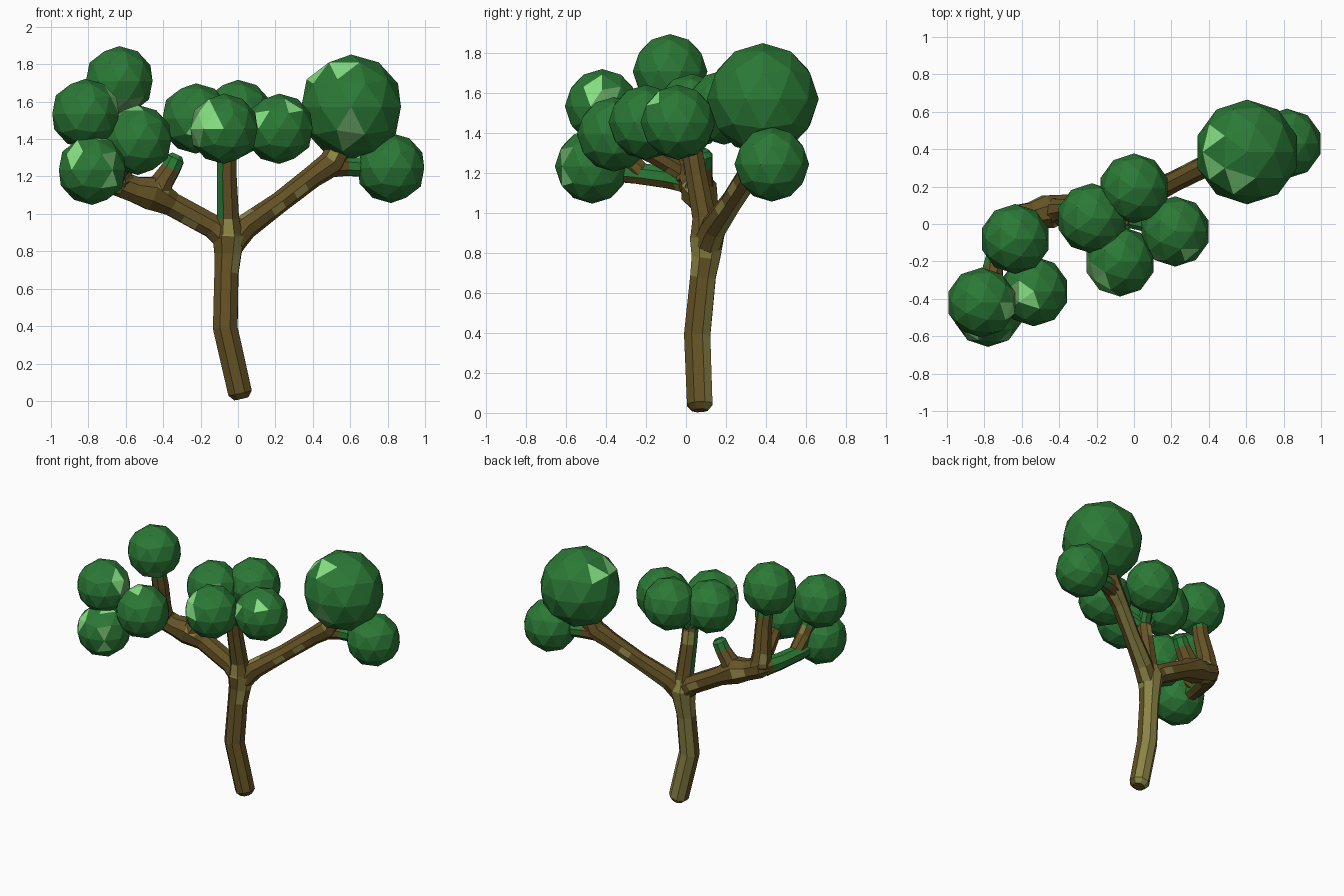
import bpy, bmesh, math, random
from mathutils import Vector

if "Cube" in bpy.data.objects:
    bpy.data.objects.remove(bpy.data.objects["Cube"])

random.seed(7)


def mat(name, rgb):
    m = bpy.data.materials.new(name)
    m.diffuse_color = (*rgb, 1)
    m.use_nodes = True
    m.node_tree.nodes["Principled BSDF"].inputs["Base Color"].default_value = m.diffuse_color
    return m


BARK, OLIVE, LEAF, DULL, LIGHT = range(5)
MATS = [mat("brown bark", (0.13, 0.085, 0.019)),
        mat("olive bark", (0.26, 0.23, 0.06)),
        mat("leaf green", (0.024, 0.19, 0.036)),
        mat("dull leaf green", (0.13, 0.36, 0.12)),
        mat("light leaf green", (0.24, 0.75, 0.23))]


def finish(bm, name):
    me = bpy.data.meshes.new(name)
    bm.to_mesh(me)
    bm.free()
    for m in MATS:
        me.materials.append(m)
    ob = bpy.data.objects.new(name, me)
    bpy.context.collection.objects.link(ob)
    return ob


def limb(name, path, rule, sides=8):
    """Faceted tube along (x, y, z, radius) points with chamfered ends."""
    # split long spans so bark patches stay small
    fine = [Vector(path[0])]
    for a, b in zip(path, path[1:]):
        a, b = Vector(a), Vector(b)
        n = max(1, round((b - a).length / 0.085))
        fine += [a.lerp(b, i / n) for i in range(1, n + 1)]
    pts = [p.xyz for p in fine]
    rad = [p.w for p in fine]
    # chamfer rings just inside both ends
    for i, j in ((0, 1), (-1, -2)):
        d = (pts[j] - pts[i]).normalized()
        ring, r = pts[i] + d * rad[i] * 0.45, rad[i]
        at = 1 if i == 0 else len(pts) - 1
        pts.insert(at, ring)
        rad.insert(at, r)
        rad[i] = r * 0.6
    bm = bmesh.new()
    rings = []
    u = None
    for k, p in enumerate(pts):
        t = (pts[min(k + 1, len(pts) - 1)] - pts[max(k - 1, 0)]).normalized()
        if u is None:
            u = Vector((1, 0, 0)) if abs(t.x) < 0.8 else Vector((0, 1, 0))
        u = (u - t * u.dot(t)).normalized()
        v = t.cross(u)
        rings.append([bm.verts.new(p + rad[k] * (
            u * math.cos(2 * math.pi * (s + .5) / sides) +
            v * math.sin(2 * math.pi * (s + .5) / sides))) for s in range(sides)])
    for a, b in zip(rings, rings[1:]):
        for s in range(sides):
            n = (s + 1) % sides
            bm.faces.new((a[s], a[n], b[n], b[s]))
    bm.faces.new(rings[0])
    bm.faces.new(rings[-1])
    bmesh.ops.recalc_face_normals(bm, faces=bm.faces)
    bm.normal_update()
    for f in bm.faces:
        f.material_index = rule(f.calc_center_median(), f.normal)
    return finish(bm, name)


def clump(name, center, r, patches):
    """Low-poly leaf ball; patches are (direction, colour, facet count)."""
    bm = bmesh.new()
    bmesh.ops.create_icosphere(bm, subdivisions=2, radius=r)
    bm.normal_update()
    for f in bm.faces:
        f.material_index = LEAF
    for d, c, count in patches:
        d = Vector(d).normalized()
        for f in sorted(bm.faces, key=lambda f: -f.normal.dot(d))[:count]:
            f.material_index = c
    bmesh.ops.translate(bm, verts=bm.verts, vec=center)
    return finish(bm, name)


# bark colour rules
def trunk_rule(c, n):
    if c.z > 0.64:
        return OLIVE if random.random() < 0.35 or n.y > 0.6 else BARK
    return OLIVE if n.y > 0.4 else BARK


def bark(chance=0.12, leafy=None, olive=None):
    def rule(c, n):
        if leafy and leafy(c, n):
            return LEAF
        if olive and olive(c, n):
            return OLIVE
        return OLIVE if random.random() < chance else BARK
    return rule


# trunk
limb("trunk", [(0.018, 0.07, 0.012, 0.069), (-0.068, 0.056, 0.39, 0.071),
               (-0.062, 0.085, 0.68, 0.069), (-0.055, 0.10, 0.78, 0.077),
               (-0.05, 0.105, 0.88, 0.092), (-0.05, 0.10, 0.98, 0.06)], trunk_rule)

# main branches from the fork
limb("right_branch", [(-0.05, 0.10, 0.83, 0.075), (0.04, 0.14, 0.93, 0.068),
                      (0.22, 0.23, 1.06, 0.057), (0.40, 0.32, 1.20, 0.06),
                      (0.50, 0.36, 1.27, 0.072), (0.58, 0.38, 1.42, 0.06)],
     bark(0.08, olive=lambda c, n: n.y > 0.3 and n.z < -0.4))
limb("right_twig", [(0.47, 0.35, 1.25, 0.06), (0.58, 0.39, 1.255, 0.056),
                    (0.80, 0.43, 1.24, 0.05)],
     bark(0.05, lambda c, n: c.x > 0.58))
limb("middle_branch", [(-0.05, 0.10, 0.86, 0.08), (-0.053, 0.09, 0.98, 0.063),
                       (-0.06, 0.05, 1.20, 0.057), (-0.06, 0.02, 1.38, 0.055)],
     bark(0.06, lambda c, n: c.z > 0.98 and n.x < -0.6 and n.y < 0.5))
for i, tip in enumerate([(-0.20, 0.03, 1.47), (0.0, 0.17, 1.50),
                         (0.18, -0.03, 1.43), (-0.08, -0.16, 1.43)]):
    limb(f"middle_twig_{i + 1}", [(-0.06, 0.03, 1.31, 0.045), (*tip, 0.04)],
         bark(0, lambda c, n: True))
limb("left_branch", [(-0.04, 0.10, 0.85, 0.075), (-0.13, 0.105, 0.93, 0.068),
                     (-0.35, 0.095, 1.05, 0.068), (-0.46, 0.065, 1.11, 0.097),
                     (-0.55, 0.045, 1.13, 0.075), (-0.64, 0.03, 1.165, 0.075),
                     (-0.69, -0.02, 1.17, 0.055)], bark(0.13))

# twigs on the left branch
limb("left_stub", [(-0.45, 0.06, 1.09, 0.08), (-0.40, 0.075, 1.18, 0.062),
                   (-0.36, 0.08, 1.24, 0.055), (-0.325, 0.085, 1.315, 0.052)],
     bark(0.1, lambda c, n: c.z > 1.25 or (n.x > 0.6 and c.z > 1.2)))
limb("left_top_twig", [(-0.63, 0.03, 1.14, 0.08), (-0.635, 0.01, 1.27, 0.065),
                       (-0.62, -0.03, 1.45, 0.058), (-0.63, -0.07, 1.66, 0.05)],
     bark(0.05, lambda c, n: c.z > 1.5,
          lambda c, n: False))
limb("left_low_twig", [(-0.64, 0.03, 1.16, 0.068), (-0.71, -0.09, 1.18, 0.06),
                       (-0.76, -0.25, 1.20, 0.056), (-0.78, -0.42, 1.21, 0.05)],
     bark(0.06, lambda c, n: n.z > -0.1 and c.y < -0.03))
limb("left_outer_twig", [(-0.745, -0.20, 1.18, 0.05), (-0.755, -0.32, 1.30, 0.055),
                         (-0.80, -0.40, 1.50, 0.05)],
     bark(0.06, lambda c, n: c.z > 1.40))
limb("left_inner_twig", [(-0.64, 0.0, 1.20, 0.05), (-0.59, -0.17, 1.30, 0.052),
                         (-0.54, -0.34, 1.37, 0.045)],
     bark(0.06, lambda c, n: c.y < -0.24))

# leaf clumps: centre, radius, lighter facets
CLUMPS = [
    ("right_big", (0.605, 0.385, 1.572), 0.28,
     [((.2, -.8, -.55), DULL, 2), ((-.15, -.7, .68), LIGHT, 1),
      ((-.62, -.35, .68), LIGHT, 1), ((-.7, .2, .6), LIGHT, 1)]),
    ("right_small", (0.818, 0.43, 1.245), 0.187, []),
    ("middle_left", (-0.225, 0.03, 1.51), 0.188,
     [((.4, -.9, .1), DULL, 3), ((.2, -.8, -.4), LIGHT, 1)]),
    ("middle_back", (0.0, 0.19, 1.53), 0.187, []),
    ("middle_right", (0.22, -0.04, 1.455), 0.188,
     [((.4, -.7, .5), LIGHT, 1), ((-.45, -.75, .45), LIGHT, 1)]),
    ("middle_front", (-0.075, -0.20, 1.455), 0.188,
     [((-.85, -.4, .1), DULL, 8), ((-.6, -.7, .3), LIGHT, 4)]),
    ("left_top", (-0.635, -0.08, 1.71), 0.187,
     [((.1, -.55, -.8), DULL, 4)]),
    ("left_outer", (-0.815, -0.42, 1.535), 0.187,
     [((.9, .1, .2), DULL, 3), ((.85, -.3, .2), LIGHT, 1),
      ((.75, -.3, .55), LIGHT, 1)]),
    ("left_inner", (-0.535, -0.36, 1.395), 0.187,
     [((-.25, -.1, .95), LIGHT, 3), ((-.7, -.2, .6), DULL, 2)]),
    ("left_low", (-0.78, -0.47, 1.235), 0.187,
     [((.4, -.75, .4), DULL, 1), ((-.4, -.75, .5), LIGHT, 2),
      ((.5, -.8, -.1), LIGHT, 1), ((.3, -.3, .9), LIGHT, 1)]),
]
for name, c, r, patches in CLUMPS:
    clump(name + "_leaf_clump", c, r, patches)
